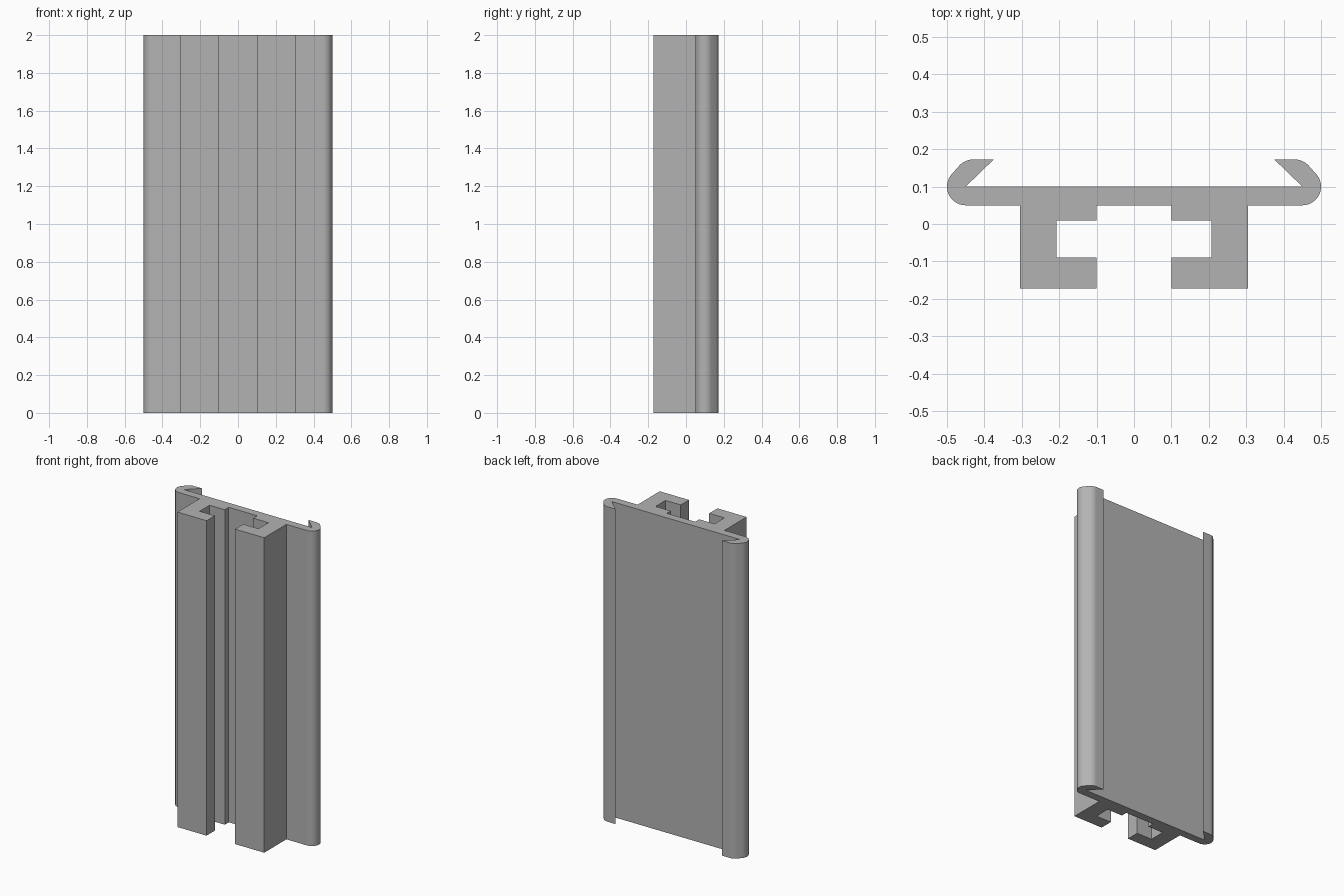
import bpy
import bmesh
from math import cos, sin, radians

cube = bpy.data.objects.get("Cube")
if cube:
    bpy.data.objects.remove(cube, do_unlink=True)

LENGTH = 2.0


def arc(cx, cy, radius, start, end, steps):
    """Points along a circular arc, angles in degrees."""
    angles = [radians(start + (end - start) * i / steps) for i in range(steps + 1)]
    return [(cx + radius * cos(a), cy + radius * sin(a)) for a in angles]


# Left half of the cross-section, from the back plate round to the front
half = [(0.45, 0.1), (0.375, 0.1725)]              # sloped inside of the hook
half += arc(0.43, 0.1225, 0.05, 90, 45, 6)         # hook crown
half += arc(0.45, 0.1, 0.05, 45, -90, 16)          # rounded plate edge
half += [(0.305, 0.05), (0.305, -0.1725),          # outer side of the channel
         (0.1, -0.1725), (0.1, -0.09),             # front lip
         (0.207, -0.09), (0.207, 0.01),            # slot
         (0.1, 0.01), (0.1, 0.05)]                 # rear lip
profile = half + [(-x, y) for x, y in reversed(half)]

# Extrude the mirrored section along the rail's length
bm = bmesh.new()
base = bm.faces.new([bm.verts.new((x, y, 0)) for x, y in profile])
top = bmesh.ops.extrude_face_region(bm, geom=[base], use_keep_orig=True)["geom"]
bmesh.ops.translate(bm, vec=(0, 0, LENGTH),
                    verts=[v for v in top if isinstance(v, bmesh.types.BMVert)])
bmesh.ops.recalc_face_normals(bm, faces=bm.faces)
mesh = bpy.data.meshes.new("slotted_rail")
bm.to_mesh(mesh)
bm.free()

rail = bpy.data.objects.new("slotted_rail", mesh)
bpy.context.collection.objects.link(rail)

# Plain grey finish
grey = bpy.data.materials.new("plain_grey")
grey.use_nodes = True
colour = (0.45, 0.45, 0.45, 1)
grey.diffuse_color = colour
grey.node_tree.nodes["Principled BSDF"].inputs["Base Color"].default_value = colour
mesh.materials.append(grey)

# Smooth the rounded edges, keep the corners crisp
bpy.ops.object.select_all(action="DESELECT")
rail.select_set(True)
bpy.context.view_layer.objects.active = rail
bpy.ops.object.shade_smooth_by_angle(angle=radians(30))
